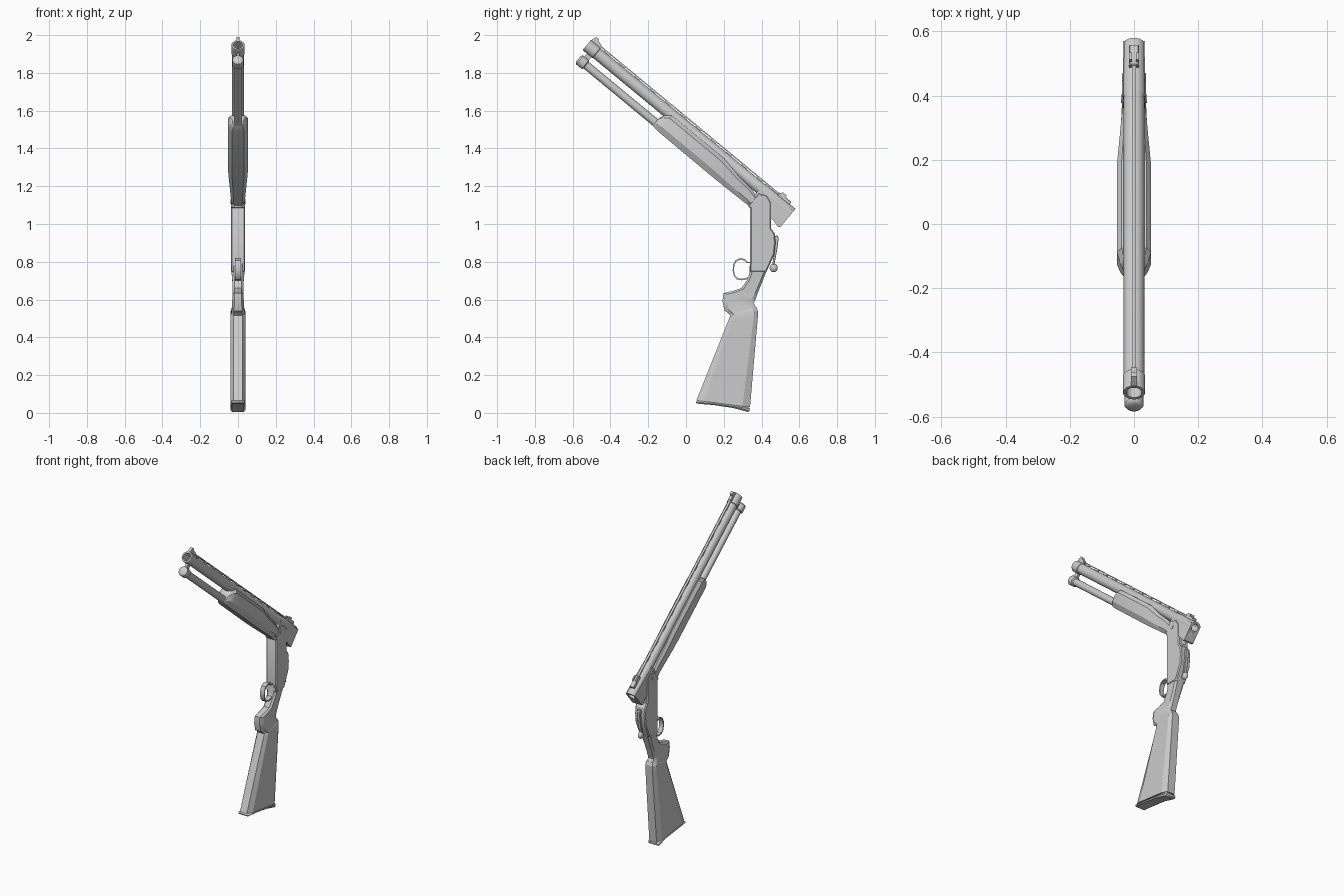
import bpy, bmesh, math
from mathutils import Matrix

if "Cube" in bpy.data.objects:
    bpy.data.objects.remove(bpy.data.objects["Cube"])

# Frame of the tipped-open barrel: local y runs muzzle to breech, local z is barrel "up"
TIP = Matrix.Translation((0, -0.525, 1.948)) @ Matrix.Rotation(math.radians(-39.57), 4, 'X')
FLAT = Matrix.Identity(4)


def finish(name, bm, mat=FLAT, bevel=0.0, angle=30):
    bmesh.ops.recalc_face_normals(bm, faces=bm.faces[:])
    bm.transform(mat)
    me = bpy.data.meshes.new(name)
    bm.to_mesh(me)
    bm.free()
    me.shade_smooth()
    me.set_sharp_from_angle(angle=math.radians(angle))
    ob = bpy.data.objects.new(name, me)
    bpy.context.collection.objects.link(ob)
    if bevel:
        m = ob.modifiers.new("bevel", 'BEVEL')
        m.width = bevel
        m.segments = 1
        m.limit_method = 'ANGLE'
        m.angle_limit = math.radians(40)
    return ob


def skin(name, rings, mat=FLAT, closed=False, **kw):
    bm = bmesh.new()
    vs = [[bm.verts.new(p) for p in r] for r in rings]
    n = len(rings[0])
    pairs = list(zip(vs, vs[1:])) + ([(vs[-1], vs[0])] if closed else [])
    for a, b in pairs:
        for i in range(n):
            j = (i + 1) % n
            bm.faces.new((a[i], a[j], b[j], b[i]))
    if not closed:
        bm.faces.new(vs[0])
        bm.faces.new(vs[-1])
    return finish(name, bm, mat, **kw)


def prism(name, pts, hw, mat=FLAT, **kw):
    return skin(name, [[(s * hw, y, z) for y, z in pts] for s in (-1, 1)], mat, **kw)


def box(name, y0, y1, z0, z1, hw, mat=FLAT, **kw):
    return prism(name, [(y0, z0), (y1, z0), (y1, z1), (y0, z1)], hw, mat, **kw)


def lathe(name, prof, t=0.0, closed=False, mat=TIP, n=24):
    w = [2 * math.pi * i / n for i in range(n)]
    return skin(name, [[(r * math.cos(k), a, t + r * math.sin(k)) for k in w] for a, r in prof],
                mat, closed)


def section(p, q, hw, shape):
    # eight-sided section between an edge point p and the opposite edge point q
    def at(u, x):
        return (x * hw, p[0] + (q[0] - p[0]) * u, p[1] + (q[1] - p[1]) * u)
    return [at(u, x) for u, x in shape] + [at(u, -x) for u, x in reversed(shape)]


def cut(ob, cutter):
    cutter.hide_render = True
    cutter.hide_viewport = True
    cutter.display_type = 'WIRE'
    m = ob.modifiers.new("cut", 'BOOLEAN')
    m.object = cutter
    m.operation = 'DIFFERENCE'
    m.solver = 'EXACT'


# Barrel with open bore and muzzle collar
lathe("barrel", [(0, .024), (0, .033), (.003, .035), (.065, .035), (.068, .032), (1.19, .032),
                 (1.2, .035), (1.404, .035), (1.404, .022)], closed=True, n=32)

# Tube below the barrel with its end cap
lathe("lower_tube", [(.03, .022), (.7, .022)], t=-.085)
lathe("tube_cap", [(.012, .018), (.016, .026), (.022, .03), (.06, .03), (.065, .023)], t=-.085)
box("tube_hanger", .03, .06, -.08, -.025, .008, TIP)

# Raised sighting rib on posts, front and rear sights
box("rib", .02, 1.36, .038, .044, .007, TIP)
for i in range(12):
    a = .09 + i * .105
    box("rib_post", a, a + .035, .028, .039, .006, TIP)
prism("front_sight", [(0, .03), (.065, .03), (.06, .05), (.035, .054), (.03, .064), (.012, .064)],
      .009, TIP)
box("rear_sight_base", 1.285, 1.365, .03, .049, .015, TIP, bevel=.002)
for s in (-1, 1):
    ob = box("rear_sight_ear", 1.295, 1.325, .045, .06, .004, TIP)
    ob.location.x = s * .011

# Breech block that swings up with the barrel
block = prism("breech_block", [(1.19, .01), (1.404, .02), (1.404, -.09), (1.396, -.098),
                               (1.34, -.085), (1.27, -.1), (1.19, -.1)], .034, TIP)
cut(block, lathe("bore_cutter", [(1.1, .0225), (1.5, .0225)], n=32))

# Faceted fore-end
FORE = [(0, .6), (.28, 1), (.82, 1), (1, .72)]
skin("fore_end", [section((a, lo), (a, hi), hw, FORE) for a, lo, hi, hw in (
    (.541, -.106, -.055, .03), (.555, -.11, -.025, .042), (.585, -.113, 0, .053),
    (.94, -.115, 0, .053), (1.06, -.114, -.022, .045), (1.15, -.112, -.03, .039),
    (1.205, -.11, -.045, .036))], TIP, angle=25)
box("fore_end_iron", 1.2, 1.225, -.115, -.02, .037, TIP, bevel=.006)

# Receiver frame with slot for the barrel lug
frame = prism("receiver", [(.34, 1.09), (.372, 1.146), (.405, 1.16), (.43, 1.15), (.451, 1.114),
                           (.451, .976), (.47, .95), (.474, .9), (.468, .84), (.425, .745),
                           (.338, .745), (.34, .8)], .037, bevel=.006)
cut(frame, box("lug_slot_cutter", .4, .5, .99, 1.1, .015))
pin = lathe("hinge_pin", [(-.04, .013), (.04, .013)], mat=Matrix.Translation((0, .39, 1.12))
            @ Matrix.Rotation(math.radians(90), 4, 'Z'), n=16)

# Hammer with rounded spur
prism("hammer", [(.455, .93), (.484, .94), (.491, .925), (.482, .86), (.468, .785), (.457, .785),
                 (.466, .85), (.452, .87)], .01, bevel=.002)
bm = bmesh.new()
bmesh.ops.create_uvsphere(bm, u_segments=16, v_segments=10, radius=.021)
finish("hammer_spur", bm, Matrix.Translation((0, .464, .768)) @ Matrix.Diagonal((.75, 1, 1.1, 1)),
       angle=60)

# Trigger guard: flat strap swept around a rounded loop
loop = [(.345, .80), (.325, .8), (.31, .815), (.285, .819), (.262, .808), (.25, .785), (.247, .755),
        (.253, .725), (.27, .706), (.295, .702), (.318, .706), (.345, .715)]
cy, cz, k = .295, .76, .86
skin("trigger_guard", [[(-.015, y, z), (.015, y, z),
                        (.015, cy + (y - cy) * k, cz + (z - cz) * k),
                        (-.015, cy + (y - cy) * k, cz + (z - cz) * k)] for y, z in loop], angle=35)

# Pistol grip and butt stock, one loft of chamfered sections
BUTT = [(0, .62), (.14, 1), (.86, 1), (1, .65)]
skin("grip", [section(p, q, hw, BUTT) for p, q, hw in (
    ((.338, .79), (.447, .8), .034), ((.336, .74), (.422, .74), .034),
    ((.325, .705), (.402, .69), .03), ((.293, .66), (.378, .63), .028),
    ((.245, .645), (.37, .605), .028), ((.198, .634), (.363, .59), .029),
    ((.193, .59), (.36, .578), .031), ((.205, .54), (.37, .56), .033),
    ((.235, .52), (.377, .545), .036))], angle=25)
skin("butt_stock", [section(p, q, hw, BUTT) for p, q, hw in (
    ((.225, .525), (.372, .56), .034), ((.235, .515), (.381, .54), .039),
    ((.225, .49), (.38, .505), .039), ((.055, .066), (.339, .03), .04))], angle=20)

# Butt plate with a slightly curved end
prism("butt_plate", [(.055, .066), (.048, .05), (.15, .041), (.25, .026), (.335, .003),
                     (.339, .03)], .04, bevel=.008)
